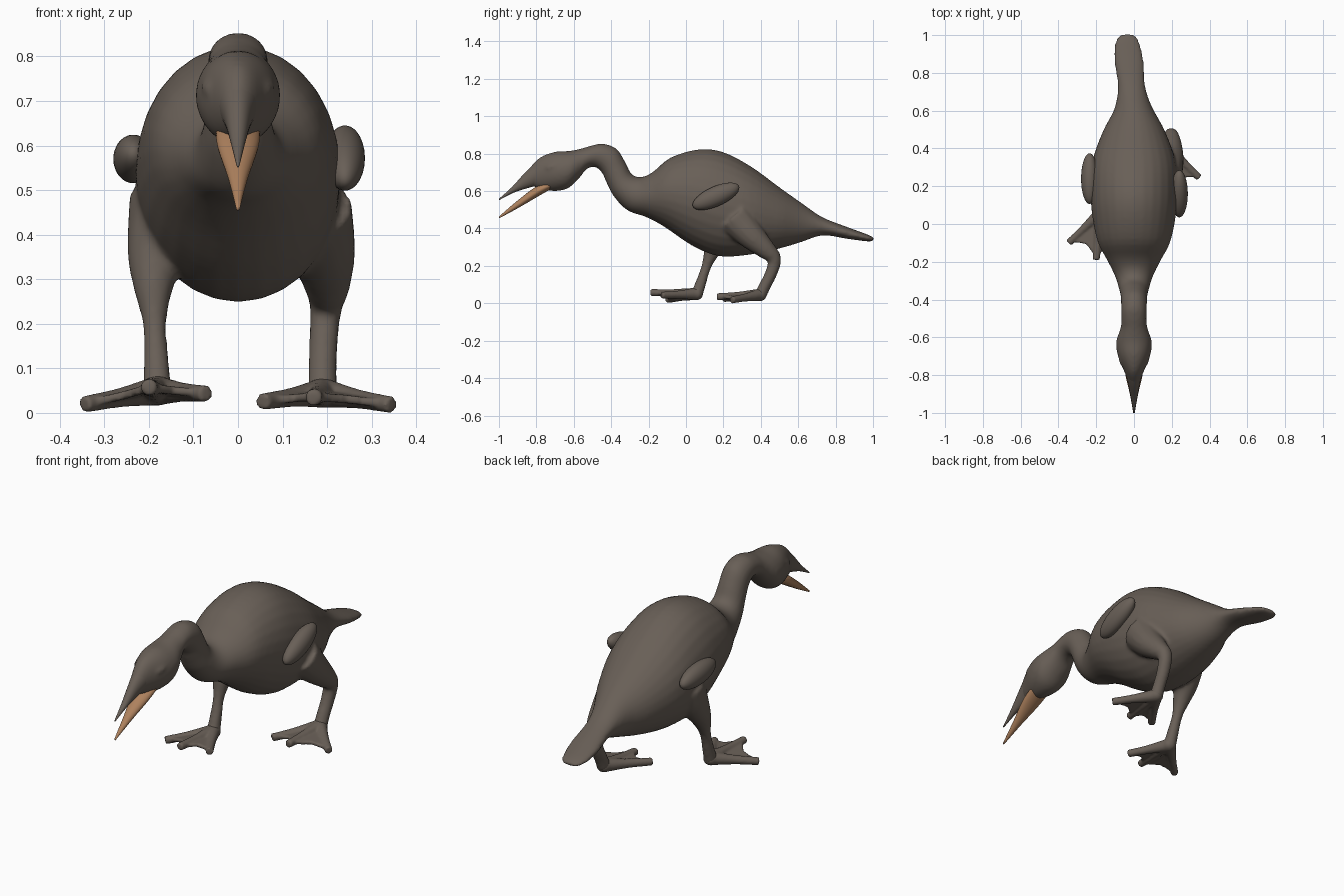
import bpy, bmesh, math
from mathutils import Vector, Matrix

cube = bpy.data.objects.get("Cube")
if cube:
    bpy.data.objects.remove(cube, do_unlink=True)


def material(name, colour):
    mat = bpy.data.materials.new(name)
    mat.use_nodes = True
    mat.diffuse_color = (*colour, 1)
    mat.node_tree.nodes["Principled BSDF"].inputs["Base Color"].default_value = (*colour, 1)
    return mat


plumage = material("brown_plumage", (0.14, 0.115, 0.095))
horn = material("orange_horn", (0.42, 0.22, 0.11))


def interpolate(rows, steps=4):
    """Catmull-Rom interpolation through rows of numbers."""
    result = []
    for i in range(len(rows) - 1):
        a, b = rows[max(i - 1, 0)], rows[i]
        c, d = rows[i + 1], rows[min(i + 2, len(rows) - 1)]
        for s in range(steps):
            t = s / steps
            result.append([0.5 * (2 * q + (r - p) * t + (2 * p - 5 * q + 4 * r - w) * t * t
                                  + (3 * q - p - 3 * r + w) * t ** 3)
                           for p, q, r, w in zip(a, b, c, d)])
    return result + [list(rows[-1])]


def loft(bm, rings):
    """Skin a closed solid over rings of points."""
    loops = [[bm.verts.new(p) for p in ring] for ring in rings]
    n = len(loops[0])
    for a, b in zip(loops, loops[1:]):
        for i in range(n):
            j = (i + 1) % n
            bm.faces.new((a[i], a[j], b[j], b[i]))
    bm.faces.new(loops[0])
    bm.faces.new(loops[-1])


def ellipse(centre, u, v, n=28):
    angles = [2 * math.pi * i / n for i in range(n)]
    return [centre + u * math.cos(a) + v * math.sin(a) for a in angles]


def profile_loft(bm, rows):
    """Rows hold top y, top z, bottom y, bottom z and half width."""
    rings = []
    for ty, tz, by, bz, half in interpolate(rows):
        sway = -0.035 * min(max((ty - 0.6) / 0.35, 0), 1)
        top, bottom = Vector((sway, ty, tz)), Vector((sway, by, bz))
        rings.append(ellipse((top + bottom) / 2, Vector((half, 0, 0)), (top - bottom) / 2))
    loft(bm, rings)


def tube(bm, rows):
    """Rows hold x, y, z and radius."""
    path = interpolate(rows)
    points = [Vector(p[:3]) for p in path]
    rings = []
    for i, p in enumerate(points):
        along = (points[min(i + 1, len(points) - 1)] - points[max(i - 1, 0)]).normalized()
        u = along.cross(Vector((1, 0, 0))).normalized()
        rings.append(ellipse(p, u * path[i][3], along.cross(u) * path[i][3], 14))
    loft(bm, rings)


def ellipsoid(bm, centre, size, tilt=0):
    bmesh.ops.create_uvsphere(bm, u_segments=32, v_segments=20, radius=1,
                              matrix=Matrix.Translation(centre) @ Matrix.Rotation(tilt, 4, 'X')
                              @ Matrix.Diagonal((*size, 1)))


def finish(name, bm, mat, voxel=0, smoothing=0):
    bmesh.ops.recalc_face_normals(bm, faces=bm.faces)
    mesh = bpy.data.meshes.new(name)
    bm.to_mesh(mesh)
    bm.free()
    mesh.materials.append(mat)
    for face in mesh.polygons:
        face.use_smooth = True
    obj = bpy.data.objects.new(name, mesh)
    bpy.context.collection.objects.link(obj)
    if voxel:
        remesh = obj.modifiers.new("blend", 'REMESH')
        remesh.mode = 'VOXEL'
        remesh.voxel_size = voxel
        remesh.use_smooth_shade = True
        soften = obj.modifiers.new("soften", 'SMOOTH')
        soften.iterations = smoothing
    return obj


# Head, neck, body and tail, blended with both legs
bm = bmesh.new()
profile_loft(bm, [
    (-.88, .67, -.87, .63, .018), (-.84, .72, -.83, .63, .03),
    (-.78, .78, -.78, .61, .052), (-.7, .81, -.7, .6, .085), (-.62, .815, -.63, .615, .095),
    (-.55, .83, -.57, .67, .074), (-.5, .845, -.53, .72, .067), (-.44, .853, -.485, .728, .067),
    (-.37, .825, -.45, .7, .069), (-.325, .755, -.425, .645, .071), (-.29, .69, -.385, .57, .08),
    (-.24, .675, -.31, .495, .1), (-.18, .7, -.21, .46, .14), (-.08, .78, -.11, .405, .192),
    (.07, .823, .03, .31, .222), (.2, .808, .17, .253, .23), (.35, .73, .32, .257, .22),
    (.5, .62, .48, .288, .165), (.62, .535, .61, .325, .1), (.73, .46, .73, .363, .072),
    (.87, .405, .86, .345, .078), (.97, .368, .97, .331, .062), (1.005, .35, 1.005, .333, .03)])
for side in (-1, 1):  # brow ridges
    ellipsoid(bm, (side * .062, -.71, .735), (.02, .045, .014), 0.35)
tube(bm, [(.16, .27, .45, .1), (.19, .35, .36, .075), (.2, .43, .285, .052),
          (.197, .473, .235, .037), (.192, .455, .16, .033), (.19, .42, .09, .032),
          (.19, .395, .035, .034)])
tube(bm, [(-.15, .22, .46, .1), (-.183, .18, .36, .068), (-.19, .14, .28, .045),
          (-.187, .11, .2, .027), (-.183, .08, .11, .029), (-.18, .055, .04, .034)])
finish("body_and_legs", bm, plumage, 0.01, 6)

# Beak halves
bm = bmesh.new()
profile_loft(bm, [(-1, .559, -1, .551, .003), (-.93, .622, -.92, .592, .016),
                  (-.85, .71, -.84, .618, .031), (-.78, .765, -.77, .635, .048),
                  (-.72, .76, -.72, .65, .05)])
finish("upper_beak", bm, plumage)
bm = bmesh.new()
profile_loft(bm, [(-1, .464, -1, .454, .004), (-.9, .55, -.9, .508, .022),
                  (-.8, .625, -.79, .572, .046), (-.72, .66, -.72, .612, .05)])
finish("lower_beak", bm, horn)

# Folded wings
for name, centre, tilt in (("left_wing", (.24, .16, .572), 0.42),
                           ("right_wing", (-.235, .24, .57), -0.1)):
    bm = bmesh.new()
    ellipsoid(bm, centre, (.045, .135, .053), tilt)
    finish(name, bm, plumage)


# Webbed feet
def foot(name, ankle, tips):
    bm = bmesh.new()
    ankle = Vector(ankle)
    tips = [Vector(t) for t in tips]
    for tip in tips:
        knuckle = ankle.lerp(tip, 0.5)
        tube(bm, [(*ankle, .034), (*knuckle, .022), (*tip, .019)])
    for a, b in zip(tips, tips[1:]):
        web = [ankle, ankle.lerp(a, 0.95), ankle.lerp((a + b) / 2, 0.8), ankle.lerp(b, 0.95)]
        lift = Vector((0, 0, .009))
        loft(bm, [[p + lift for p in web], [p - lift for p in web]])
    ellipsoid(bm, ankle, (.036, .036, .034))
    finish(name, bm, plumage, 0.006, 4)


foot("left_foot", (.19, .395, .045), [(.055, .2, .025), (.17, .165, .035), (.345, .245, .018)])
foot("right_foot", (-.18, .055, .05), [(-.072, -.13, .043), (-.2, -.19, .058), (-.345, -.1, .019)])
